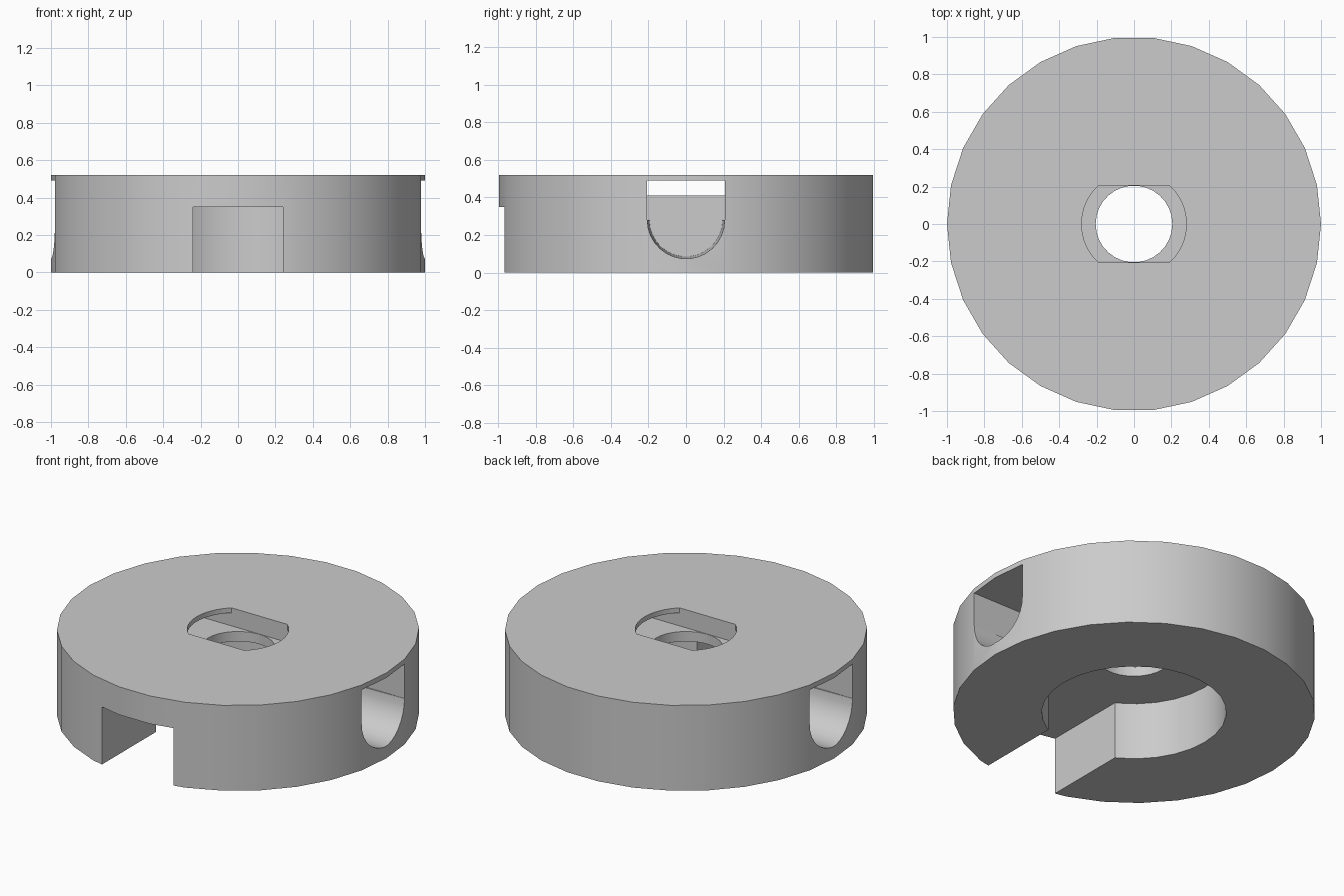
import bpy, bmesh, math
from mathutils import Matrix, Vector

if "Cube" in bpy.data.objects:
    bpy.data.objects.remove(bpy.data.objects["Cube"], do_unlink=True)

HEIGHT = 0.52
SLOT = 0.207      # half width of the side channel
SIDES = 30

grey = bpy.data.materials.new("plain_grey")
grey.use_nodes = True
grey.diffuse_color = (0.6, 0.6, 0.6, 1)
grey.node_tree.nodes["Principled BSDF"].inputs["Base Color"].default_value = (0.6, 0.6, 0.6, 1)


def circle(r, n=SIDES):
    return [(r * math.cos(math.tau * i / n), r * math.sin(math.tau * i / n)) for i in range(n)]


def prism(name, bottom, shift, top=None):
    """Closed solid between a loop of 3D points and the same loop (or another) moved by shift."""
    bm = bmesh.new()
    a = [bm.verts.new(p) for p in bottom]
    b = [bm.verts.new(Vector(p) + Vector(shift)) for p in (top or bottom)]
    bm.faces.new(a)
    bm.faces.new(b)
    for i in range(len(a)):
        j = (i + 1) % len(a)
        bm.faces.new((a[i], a[j], b[j], b[i]))
    bmesh.ops.recalc_face_normals(bm, faces=bm.faces)
    mesh = bpy.data.meshes.new(name)
    bm.to_mesh(mesh)
    bm.free()
    mesh.materials.append(grey)
    obj = bpy.data.objects.new(name, mesh)
    bpy.context.collection.objects.link(obj)
    return obj


def upright(name, outline, z0, z1):
    return prism(name, [(x, y, z0) for x, y in outline], (0, 0, z1 - z0))


# Main disc
body = upright("disc_body", circle(1), 0, HEIGHT)
cutters = []

# Round recess under the disc, with a slot open to the front
cutters.append(upright("recess_cutter", circle(0.51), -0.1, 0.35))
cutters.append(upright("front_slot_cutter",
                       [(-0.24, -1.1), (0.24, -1.1), (0.24, -0.2), (-0.24, -0.2)], -0.1, 0.35))

# Cross channel, deeper near both ends
profile = [(-1.1, 0.28), (-0.6, 0.28), (-0.6, 0.41), (0.6, 0.41),
           (0.6, 0.28), (1.1, 0.28), (1.1, 0.49), (-1.1, 0.49)]
cutters.append(prism("channel_cutter", [(x, -SLOT, z) for x, z in profile], (0, 2 * SLOT, 0)))

# Rounded, slightly tapered floors of the end pockets
for side, label in ((1, "left"), (-1, "right")):
    inner = [(side * 0.6, y, z + 0.28) for y, z in circle(0.195)]
    outer = [(side * 0.6, y, z + 0.28) for y, z in circle(SLOT)]
    cutters.append(prism(label + "_pocket_cutter", inner, (side * 0.42, 0, 0), outer))

# Centre hole and the flat-sided opening above it
cutters.append(upright("hole_cutter", circle(0.205), 0.3, 0.45))
opening = [(x, max(-SLOT, min(SLOT, y))) for x, y in circle(0.28, 60)
           if abs(y) < SLOT or abs(x) > 0.17]
cutters.append(upright("opening_cutter", opening, 0.45, 0.6))

for cutter in cutters:
    cutter.hide_render = True
    mod = body.modifiers.new(cutter.name, "BOOLEAN")
    mod.operation = "DIFFERENCE"
    mod.solver = "EXACT"
    mod.object = cutter

# Bake the cuts and drop the cutters
bpy.context.view_layer.update()
graph = bpy.context.evaluated_depsgraph_get()
result = bpy.data.meshes.new_from_object(body.evaluated_get(graph))
body.modifiers.clear()
body.data = result
for cutter in cutters:
    bpy.data.objects.remove(cutter, do_unlink=True)

# Smooth curved walls, sharp rims
bpy.ops.object.select_all(action="DESELECT")
body.select_set(True)
bpy.context.view_layer.objects.active = body
bpy.ops.object.shade_smooth_by_angle(angle=math.radians(30))
